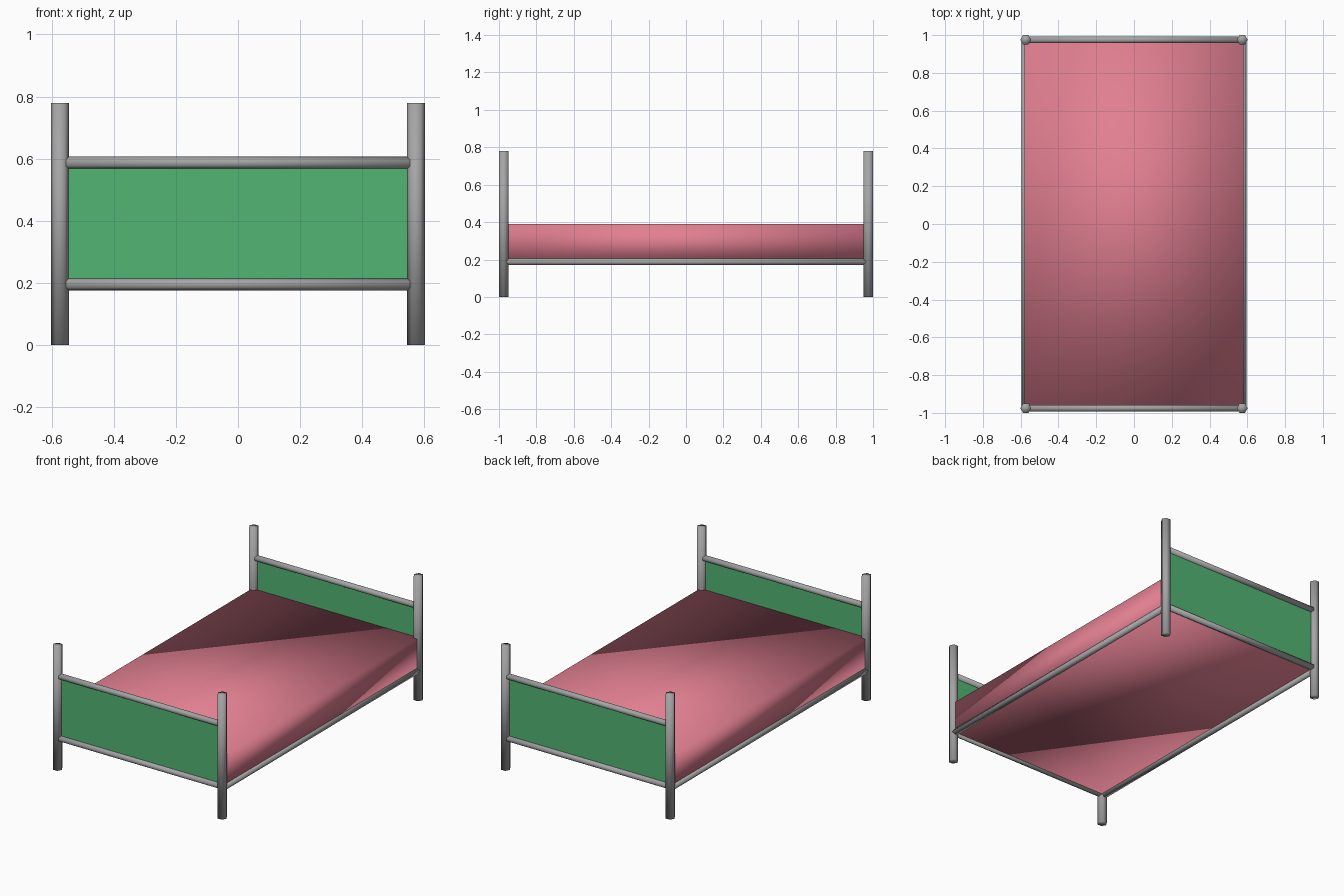
import bpy, bmesh, math
from mathutils import Matrix

if "Cube" in bpy.data.objects:
    bpy.data.objects.remove(bpy.data.objects["Cube"])


def srgb(r, g, b):
    f = lambda c: c / 12.92 if c <= 0.04045 else ((c + 0.055) / 1.055) ** 2.4
    return tuple(f(v / 255) for v in (r, g, b)) + (1.0,)


def material(name, rgb):
    m = bpy.data.materials.new(name)
    m.diffuse_color = srgb(*rgb)
    m.use_nodes = True
    m.node_tree.nodes["Principled BSDF"].inputs["Base Color"].default_value = m.diffuse_color
    return m


metal = material("grey metal", (165, 165, 165))
pink = material("pink fabric", (225, 127, 145))
green = material("green panel", (82, 181, 115))


def finish(bm, name, mat, smooth):
    me = bpy.data.meshes.new(name)
    for f in bm.faces:
        f.smooth = smooth
    bm.to_mesh(me)
    bm.free()
    me.materials.append(mat)
    ob = bpy.data.objects.new(name, me)
    bpy.context.collection.objects.link(ob)
    return ob


def tube(name, axis, centre, radius, length):
    """Six-sided soft-shaded bar along the x, y or z axis."""
    turn = {"x": Matrix.Rotation(math.pi / 2, 4, "Y"),
            "y": Matrix.Rotation(math.pi / 2, 4, "X"),
            "z": Matrix.Identity(4)}[axis]
    bm = bmesh.new()
    bmesh.ops.create_cone(bm, cap_ends=True, segments=6, radius1=radius,
                          radius2=radius, depth=length,
                          matrix=turn @ Matrix.Rotation(math.pi / 6, 4, "Z"))
    ob = finish(bm, name, metal, True)
    ob.location = centre


def box(name, centre, size, mat, smooth):
    bm = bmesh.new()
    bmesh.ops.create_cube(bm, size=1, matrix=Matrix.Diagonal((*size, 1)))
    ob = finish(bm, name, mat, smooth)
    ob.location = centre


PX, PY = 0.573, 0.975   # post centres

# Both ends: posts, cross rails and green panel
for end, sy in (("front", -1), ("back", 1)):
    for side, sx in (("left", -1), ("right", 1)):
        tube(f"{end}_{side}_post", "z", (sx * PX, sy * PY, 0.39), 0.029, 0.78)
    for level, z in (("lower", 0.196), ("upper", 0.587)):
        tube(f"{end}_{level}_rail", "x", (0, sy * PY, z), 0.02, 2 * PX)
    box(f"{end}_panel", (0, sy * PY, 0.391), (2 * PX, 0.004, 0.39), green, False)

# Side rails
for side, sx in (("left", -1), ("right", 1)):
    tube(f"{side}_side_rail", "y", (sx * 0.575, 0, 0.188), 0.02, 2 * PY)

# Mattress, soft shaded over its corners
box("mattress", (0, 0, 0.29), (1.16, 1.942, 0.2), pink, True)
